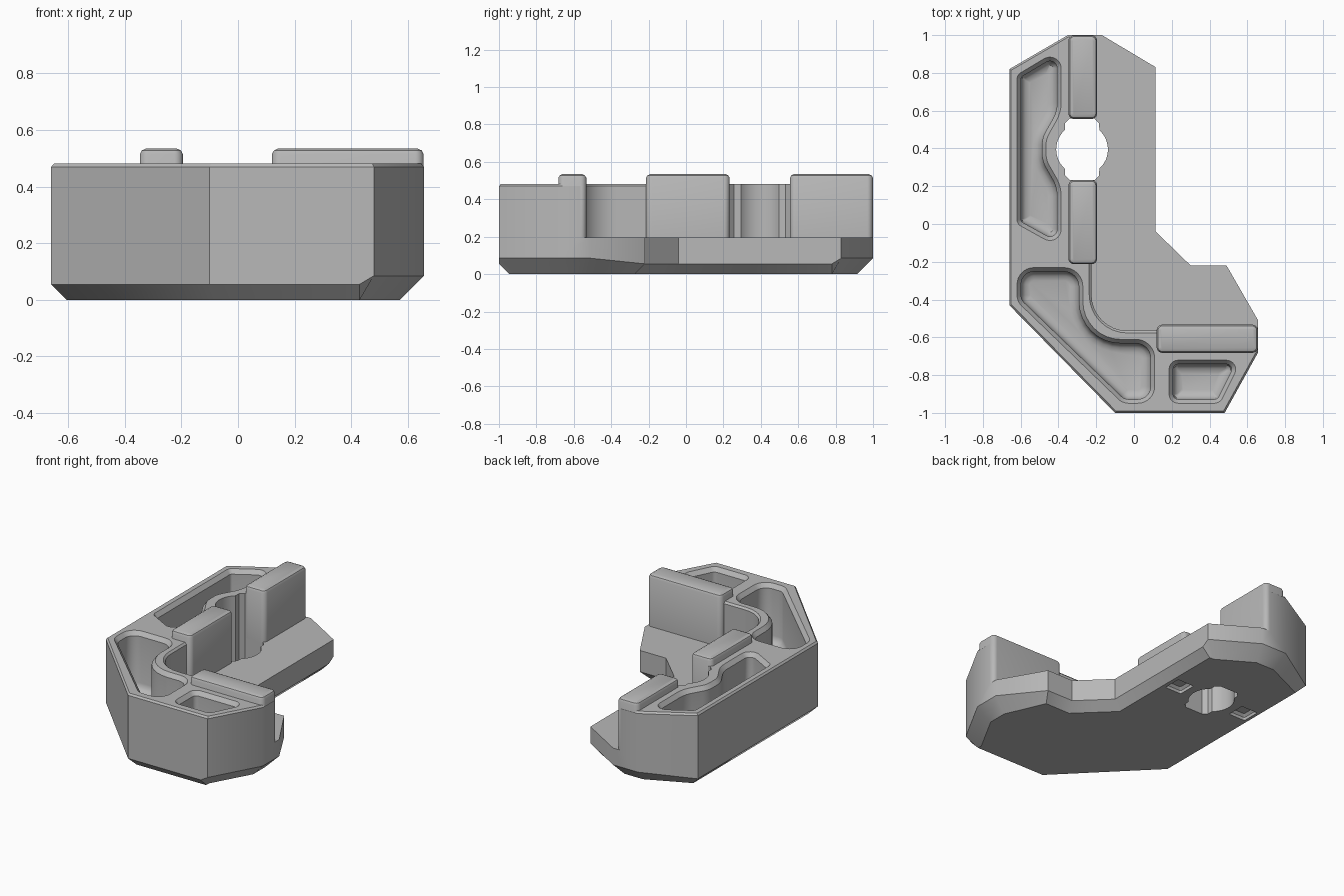
import bpy, bmesh, math
from mathutils import Vector

if "Cube" in bpy.data.objects:
    bpy.data.objects.remove(bpy.data.objects["Cube"])

grey = bpy.data.materials.new("light_grey")
grey.use_nodes = True
grey.diffuse_color = (0.48, 0.48, 0.48, 1)
grey.node_tree.nodes["Principled BSDF"].inputs["Base Color"].default_value = grey.diffuse_color


def inset(points, dist):
    """Mitred inward offset of a counter-clockwise outline; dist holds one value per corner."""
    result = []
    for i, p in enumerate(points):
        a = (p - points[i - 1]).normalized()
        b = (points[(i + 1) % len(points)] - p).normalized()
        n1, n2 = Vector((-a.y, a.x)), Vector((-b.y, b.x))
        result.append(p + (n1 + n2) * dist[i] / (1 + n1.dot(n2)))
    return result


def rounded(corners, off, steps=8):
    """Inset outline with rounded corners; corners are (x, y, radius)."""
    pts = inset([Vector(c[:2]) for c in corners], [off] * len(corners))
    result = []
    for i, p in enumerate(pts):
        a = (pts[i - 1] - p).normalized()
        b = (pts[(i + 1) % len(pts)] - p).normalized()
        convex = a.x * b.y - a.y * b.x < 0
        r = max(corners[i][2] + (-off if convex else off), 0.008)
        half = a.angle(b) / 2
        centre = p + (a + b).normalized() * r / math.sin(half)
        start = p + a * r / math.tan(half) - centre
        end = p + b * r / math.tan(half) - centre
        sweep = math.pi - 2 * half
        for k in range(steps + 1):
            t = k / steps
            v = (start * math.sin((1 - t) * sweep) + end * math.sin(t * sweep)) / math.sin(sweep)
            result.append(centre + v)
    return result


def skin(name, rings):
    """Closed solid through rings of 3D points, bottom to top."""
    bm = bmesh.new()
    loops = [[bm.verts.new(p) for p in ring] for ring in rings]
    n = len(loops[0])
    bm.faces.new(loops[0][::-1])
    bm.faces.new(loops[-1])
    for low, high in zip(loops, loops[1:]):
        for i in range(n):
            j = (i + 1) % n
            bm.faces.new((low[i], low[j], high[j], high[i]))
    bmesh.ops.recalc_face_normals(bm, faces=bm.faces)
    mesh = bpy.data.meshes.new(name)
    bm.to_mesh(mesh)
    bm.free()
    mesh.materials.append(grey)
    obj = bpy.data.objects.new(name, mesh)
    bpy.context.collection.objects.link(obj)
    return obj


def level(points, z):
    return [Vector((p.x, p.y, z)) for p in points]


def loft(name, corners, profile):
    return skin(name, [level(rounded(corners, off), z) for off, z in profile])


def select(obj):
    bpy.ops.object.select_all(action='DESELECT')
    obj.select_set(True)
    bpy.context.view_layer.objects.active = obj


def smooth(obj):
    select(obj)
    bpy.ops.object.shade_smooth_by_angle(angle=math.radians(32))


def cut(target, cutter):
    cutter.hide_render = True
    select(target)
    mod = target.modifiers.new("cut", 'BOOLEAN')
    mod.operation = 'DIFFERENCE'
    mod.solver = 'EXACT'
    mod.object = cutter
    bpy.ops.object.modifier_apply(modifier=mod.name)
    bpy.data.objects.remove(cutter)


# Body: x, y and lower chamfer size at each corner
small, big = 0.055, 0.085
outline = [(-0.66, -0.43, small), (-0.10, -1, small), (0.43, -1, small), (0.48, -1, big),
           (0.657, -0.68, big), (0.657, -0.51, big), (0.49, -0.22, small), (0.30, -0.22, small),
           (0.115, -0.04, small), (0.115, 0.78, small), (0.115, 0.83, big), (-0.17, 1, big),
           (-0.35, 1, big), (-0.66, 0.82, small)]
flat = [Vector(c[:2]) for c in outline]
chamfer = [c[2] for c in outline]
body = skin("body", [
    level(inset(flat, chamfer), 0),
    [Vector(c) for c in outline],
    level(flat, 0.47),
    level(inset(flat, [0.01] * len(flat)), 0.482)])

# Low step beside the wall
step = [(-0.225, -0.565, 0.19), (0.9, -0.565, 0.02), (0.9, 1.2, 0.02), (-0.225, 1.2, 0.02)]
cut(body, loft("step_cutter", step, [(0, 0.195), (0, 0.47), (-0.013, 0.483), (-0.013, 0.6)]))

# Pockets with filleted floors and flared rims
pocket_profile = [(0.07, 0.10), (0.045, 0.108), (0.028, 0.125), (0.022, 0.15),
                  (0.022, 0.455), (0, 0.483), (0, 0.6)]
side_pocket = [(-0.62, 0.0, 0.04), (-0.385, -0.13, 0.06), (-0.385, 0.2, 0.2),
               (-0.465, 0.34, 0.13), (-0.465, 0.45, 0.13), (-0.385, 0.59, 0.2),
               (-0.385, 0.93, 0.06), (-0.62, 0.79, 0.04)]
corner_pocket = [(-0.62, -0.41, 0.08), (-0.06, -0.95, 0.08), (0.11, -0.95, 0.09),
                 (0.11, -0.61, 0.1), (-0.27, -0.61, 0.2), (-0.27, -0.23, 0.1),
                 (-0.62, -0.23, 0.09)]
end_pocket = [(0.185, -0.95, 0.05), (0.455, -0.95, 0.05), (0.57, -0.72, 0.05), (0.185, -0.72, 0.05)]
for pocket in (side_pocket, corner_pocket, end_pocket):
    cut(body, loft("pocket_cutter", pocket, pocket_profile))

# Through hole: round sides with a slot across
hx, hy = -0.275, 0.395
side = [(0.137 * math.cos(a), 0.137 * math.sin(a))
        for a in (math.radians(-48 + 8 * k) for k in range(13))]
side = [(0.065, -0.163), (0.09, -0.138)] + side + [(0.09, 0.138), (0.065, 0.163)]
hole = [Vector((hx + s * x, hy + s * y)) for s in (1, -1) for x, y in side]
cut(body, skin("hole_cutter", [level(hole, -0.1), level(hole, 0.7)]))

# Shallow notches underneath, either side of the hole
for s in (-1, 1):
    x = hx + s * 0.25
    notch = [(x + u * 0.06, hy + v * 0.06, 0.01) for u, v in ((-1, -1), (1, -1), (1, 1), (-1, 1))]
    cut(body, loft("notch_cutter", notch, [(0, -0.05), (0, 0.02), (0.015, 0.035)]))
smooth(body)

# Raised ridges along the wall
ridges = {"back_ridge": (-0.347, -0.195, 0.556, 0.999),
          "middle_ridge": (-0.347, -0.195, -0.213, 0.233),
          "front_ridge": (0.12, 0.656, -0.682, -0.533)}
for name, (x0, x1, y0, y1) in ridges.items():
    r = 0.03
    box = [(x0, y0, r), (x1, y0, r), (x1, y1, r), (x0, y1, r)]
    floor = 0.19 if name != "front_ridge" else 0.18
    # Keep the ridge clear of the pockets by narrowing nothing below the wall top
    smooth(loft(name, box, [(0, floor), (0, 0.515), (0.007, 0.528), (0.022, 0.535)]))
